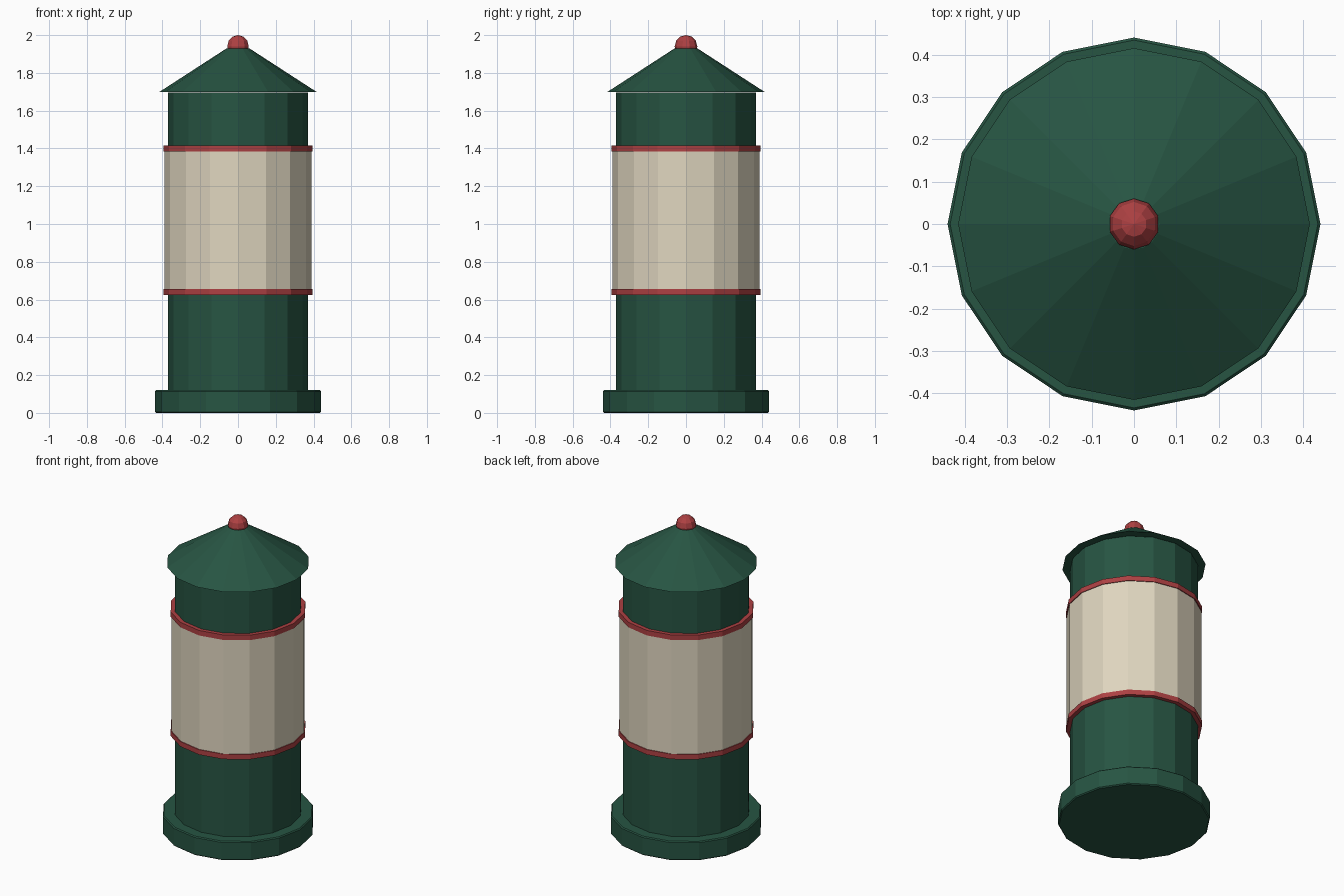
import bpy

if "Cube" in bpy.data.objects:
    bpy.data.objects.remove(bpy.data.objects["Cube"])


def material(name, rgb):
    m = bpy.data.materials.new(name)
    m.diffuse_color = (*rgb, 1.0)
    m.use_nodes = True
    m.node_tree.nodes["Principled BSDF"].inputs["Base Color"].default_value = m.diffuse_color
    return m


GREEN = material("dark_green", (0.020, 0.089, 0.055))
CREAM = material("cream", (0.74, 0.67, 0.52))
RED = material("red", (0.42, 0.052, 0.055))
SIDES = 16


def drum(name, r_bottom, r_top, z0, z1, mat):
    """Flat-faced 16-sided drum or cone with corners on the x and y axes."""
    bpy.ops.mesh.primitive_cone_add(vertices=SIDES, radius1=r_bottom, radius2=r_top,
                                    depth=z1 - z0, location=(0, 0, (z0 + z1) / 2))
    ob = bpy.context.object
    ob.name = name
    ob.data.materials.append(mat)
    return ob


# Plinth with softened rims
base = drum("base", 0.44, 0.44, 0.0, 0.12, GREEN)
bevel = base.modifiers.new("rim_bevel", 'BEVEL')
bevel.width = 0.006
bevel.segments = 1
bevel.limit_method = 'ANGLE'
bevel.angle_limit = 1.0

# Column, poster panel and trim bands
drum("column", 0.37, 0.37, 0.12, 1.695, GREEN)
drum("poster_panel", 0.39, 0.39, 0.64, 1.40, CREAM)
for name, z in (("lower_band", 0.64), ("upper_band", 1.40)):
    drum(name, 0.395, 0.395, z - 0.016, z + 0.016, RED)

# Conical roof and ball finial
drum("roof", 0.415, 0.06, 1.70, 1.93, GREEN)
bpy.ops.mesh.primitive_uv_sphere_add(segments=10, ring_count=6, radius=0.06,
                                     location=(0, 0, 1.94))
finial = bpy.context.object
finial.name = "finial"
finial.data.materials.append(RED)
